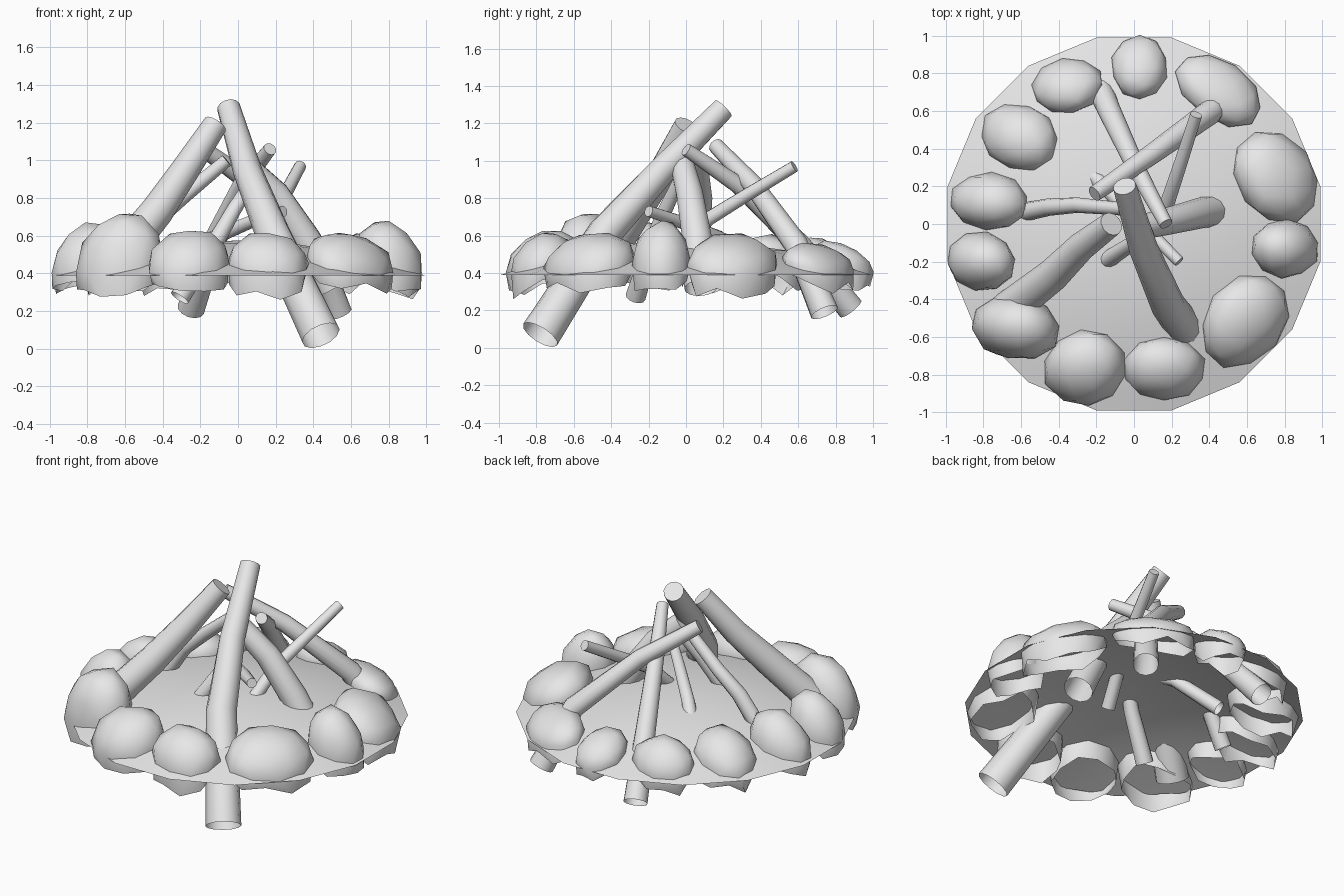
import bpy, bmesh, math, random
from mathutils import Vector

random.seed(11)
cube = bpy.data.objects.get("Cube")
if cube:
    bpy.data.objects.remove(cube)

grey = bpy.data.materials.new("pale_grey")
grey.use_nodes = True
grey.diffuse_color = (0.8, 0.8, 0.8, 1)
grey.node_tree.nodes["Principled BSDF"].inputs["Base Color"].default_value = (0.8, 0.8, 0.8, 1)


def mesh_object(name, bm, angle):
    mesh = bpy.data.meshes.new(name)
    bm.to_mesh(mesh)
    bm.free()
    mesh.materials.append(grey)
    obj = bpy.data.objects.new(name, mesh)
    bpy.context.collection.objects.link(obj)
    bpy.ops.object.select_all(action='DESELECT')
    obj.select_set(True)
    bpy.context.view_layer.objects.active = obj
    bpy.ops.object.shade_smooth_by_angle(angle=math.radians(angle))


def bridge(bm, first, second):
    n = len(first)
    for i in range(n):
        j = (i + 1) % n
        bm.faces.new((first[i], first[j], second[j], second[i]))


# Gently domed sixteen-sided ground sheet
SIDES = 16
bm = bmesh.new()
rim = 0.99 / math.cos(math.pi / SIDES)
rings = []
for r, z in [(rim, 0.39), (0.8, 0.455), (0.55, 0.52), (0.28, 0.56)]:
    rings.append([bm.verts.new((r * math.cos(a), r * math.sin(a), z))
                  for a in [(i + 0.5) * math.tau / SIDES for i in range(SIDES)]])
for outer, inner in zip(rings, rings[1:]):
    bridge(bm, outer, inner)
peak = bm.verts.new((0, 0, 0.575))
for i in range(SIDES):
    bm.faces.new((rings[-1][i], rings[-1][(i + 1) % SIDES], peak))
mesh_object("ground_dome", bm, 60)


# Bent, tapering logs, capped on top and open below
def log(name, points, top, bottom):
    bm = bmesh.new()
    points = [Vector(p) for p in points]
    last = len(points) - 1
    rings = []
    for i, p in enumerate(points):
        axis = (points[min(i + 1, last)] - points[max(i - 1, 0)]).normalized()
        side = axis.cross(Vector((0, 0, 1))).normalized()
        up = side.cross(axis)
        r = top + (bottom - top) * i / last
        rings.append([bm.verts.new(p + r * (side * math.cos(a) + up * math.sin(a)))
                      for a in [k * math.tau / 12 for k in range(12)]])
    for first, second in zip(rings, rings[1:]):
        bridge(bm, first, second)
    bm.faces.new(rings[0])
    bmesh.ops.recalc_face_normals(bm, faces=bm.faces)
    mesh_object(name, bm, 50)


log("front_log", [(-.05, .2, 1.28), (.05, -.13, .945), (.18, -.43, .62), (.44, -.78, .07)], .062, .107)
log("right_front_log", [(-.12, 0, 1.19), (-.28, -.12, .95), (-.43, -.27, .73), (-.7, -.48, .4)], .065, .1)
log("left_log", [(.03, -.02, .98), (.2, .02, .82), (.36, .06, .58), (.5, .08, .32)], .065, .09)
log("back_left_log", [(-.21, .16, 1.08), (.08, .36, .87), (.4, .59, .55), (.53, .74, .19)], .042, .077)
log("back_right_log", [(.17, 0, 1.06), (.02, .28, .87), (-.13, .6, .56), (-.25, .88, .21)], .036, .073)
log("leaning_branch", [(.33, .58, .97), (.25, .33, .82), (.18, .12, .69), (.1, -.12, .43)], .032, .042)
log("right_branch", [(-.06, .08, 1.0), (-.3, .1, .8), (-.45, .09, .67), (-.65, .05, .36)], .035, .052)
log("inner_branch", [(.1, -.02, .93), (-.02, -.11, .74), (-.14, -.19, .53), (-.31, -.27, .27)], .032, .054)
log("low_branch", [(.24, -.2, .73), (.06, -.02, .67), (-.15, .19, .58), (-.34, .38, .37)], .03, .045)


# Rough stones resting on the slope, with open, jagged undersides
def stone(name, x, y, rx, ry, top, turn):
    bm = bmesh.new()
    bmesh.ops.create_icosphere(bm, subdivisions=2, radius=1)
    base = 0.45
    c, s = math.cos(turn), math.sin(turn)
    outward = Vector((x, y)).normalized()
    for v in bm.verts:
        v.co *= random.uniform(0.96, 1.06)
    low = [v for v in bm.verts if v.co.z < -0.7]
    bmesh.ops.delete(bm, geom=low, context='VERTS')
    for v in bm.verts:
        px, py, pz = v.co
        if pz < 0:
            # Lower skirt stays wide and ends unevenly
            flare = 1 + 0.25 * pz * pz
            px, py = px * flare, py * flare
            pz *= random.uniform(0.12, 0.28)
        else:
            pz *= top - base
        offset = Vector((c * px * rx - s * py * ry, s * px * rx + c * py * ry))
        lean = -0.27 * offset.dot(outward)
        v.co = Vector((x + offset.x, y + offset.y, base + pz + lean))
    mesh_object(name, bm, 45)


stones = [
    (.03, .83, .15, .17, .56, 0), (-.35, .73, .19, .145, .58, .2),
    (-.61, .46, .21, .175, .6, -.3), (-.77, .12, .205, .15, .64, -.1),
    (-.81, -.2, .185, .155, .66, -.2), (-.63, -.55, .23, .17, .72, -.2),
    (-.26, -.765, .22, .195, .63, .1), (.16, -.77, .22, .17, .61, 0),
    (.59, -.515, .275, .205, .61, .9), (.8, -.13, .18, .155, .67, -.1),
    (.75, .25, .26, .205, .6, -.9), (.45, .71, .25, .155, .55, -.6),
]
for number, data in enumerate(stones, 1):
    stone(f"ring_stone_{number}", *data)
